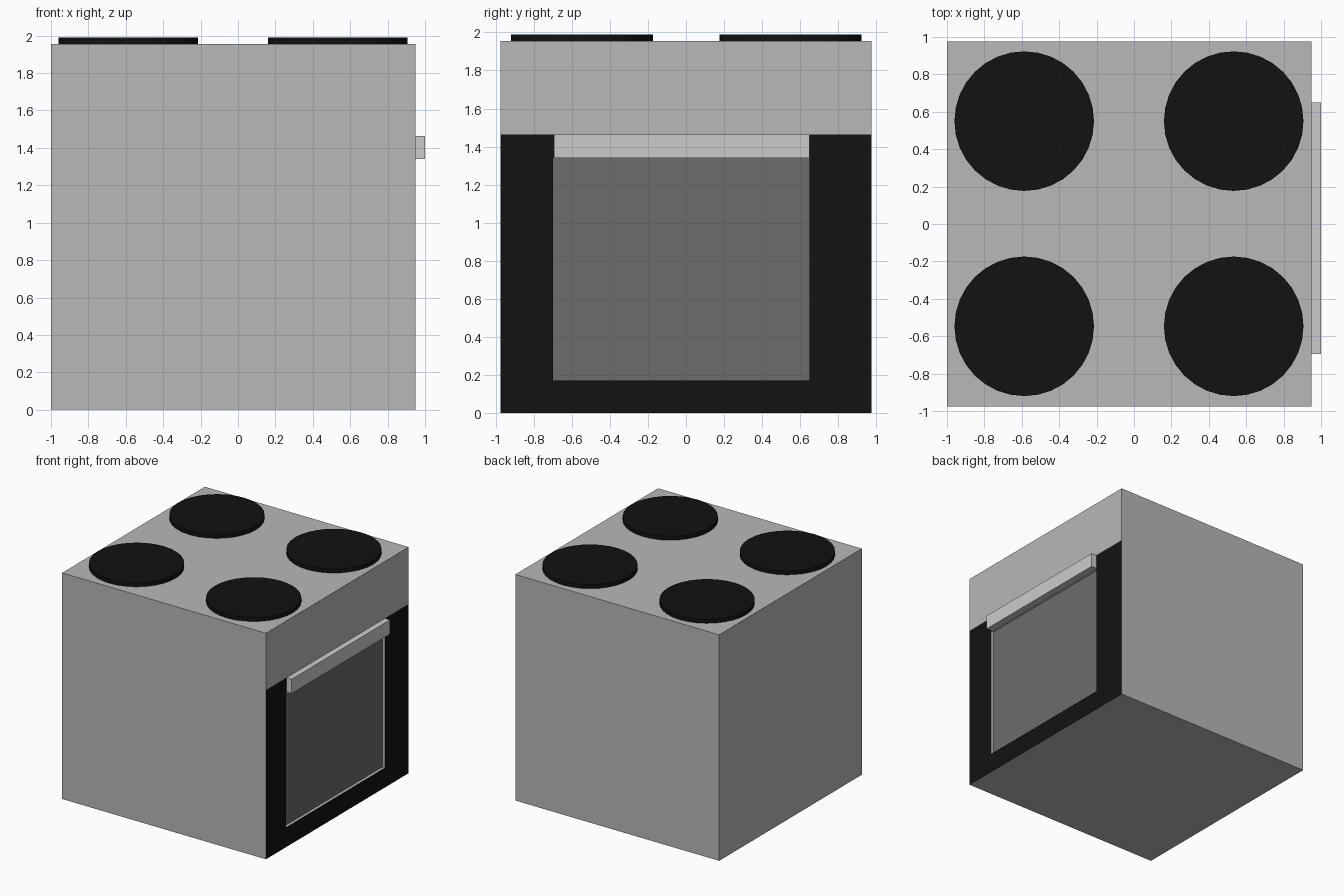
import bpy, bmesh
from mathutils import Vector

if "Cube" in bpy.data.objects:
    bpy.data.objects.remove(bpy.data.objects["Cube"])


def material(name, v):
    m = bpy.data.materials.new(name)
    m.diffuse_color = (v, v, v, 1)
    m.use_nodes = True
    m.node_tree.nodes["Principled BSDF"].inputs["Base Color"].default_value = m.diffuse_color
    return m


BODY = material("grey_enamel", 0.48)
BLACK = material("black_enamel", 0.006)
GLASS = material("dark_glass", 0.15)
METAL = material("light_metal", 0.8)

# Overall sizes
X0, X1, Y, TOP = -1.0, 0.95, 0.975, 1.955
WY0, WY1, WZ0, WZ1 = -0.70, 0.65, 0.17, 1.34   # oven window
DOOR_TOP, HANDLE_X, RECESS = 1.463, 1.0, 0.025


def box_mesh(bm, lo, hi):
    lo, hi = Vector(lo), Vector(hi)
    bmesh.ops.create_cube(bm, size=1)
    for v in bm.verts:
        v.co = (lo + hi) / 2 + v.co * (hi - lo)


def finish(bm, name, mats):
    bmesh.ops.recalc_face_normals(bm, faces=bm.faces)
    me = bpy.data.meshes.new(name)
    bm.to_mesh(me)
    bm.free()
    for m in mats:
        me.materials.append(m)
    ob = bpy.data.objects.new(name, me)
    bpy.context.collection.objects.link(ob)
    return ob


def door_faces(bm):
    return [f for f in bm.faces if all(v.co.x > X1 - 1e-4 for v in f.verts)]


# Stove body: the oven side is cut into a door frame and a recessed window
bm = bmesh.new()
box_mesh(bm, (X0, -Y, 0), (X1, Y, TOP))
cuts = [((0, 0, z), (0, 0, 1)) for z in (WZ0, WZ1, DOOR_TOP)]
cuts += [((0, y, 0), (0, 1, 0)) for y in (WY0, WY1)]
for co, no in cuts:
    faces = door_faces(bm)
    geom = set(faces)
    for f in faces:
        geom.update(f.edges, f.verts)
    bmesh.ops.bisect_plane(bm, geom=list(geom), plane_co=co, plane_no=no, dist=1e-5)

window = None
for f in door_faces(bm):
    c = f.calc_center_median()
    if c.z < DOOR_TOP:
        f.material_index = 1
    if WY0 < c.y < WY1 and WZ0 < c.z < WZ1:
        window = f
window.material_index = 0
pane = bmesh.ops.inset_individual(bm, faces=[window], thickness=0, depth=0)
bmesh.ops.translate(bm, verts=window.verts, vec=(-RECESS, 0, 0))
window.material_index = 2
finish(bm, "stove_body", [BODY, BLACK, GLASS])

# Door handle bar
bm = bmesh.new()
box_mesh(bm, (X1, WY0 + 0.005, WZ1), (HANDLE_X, WY1, DOOR_TOP))
finish(bm, "door_handle", [METAL])

# Four hot plates
for x in (-0.587, 0.533):
    for y in (-0.547, 0.55):
        bpy.ops.mesh.primitive_cylinder_add(vertices=32, radius=0.373, depth=0.05,
                                            location=(x, y, 1.965))
        plate = bpy.context.object
        plate.name = "hot_plate"
        plate.data.materials.append(BLACK)
